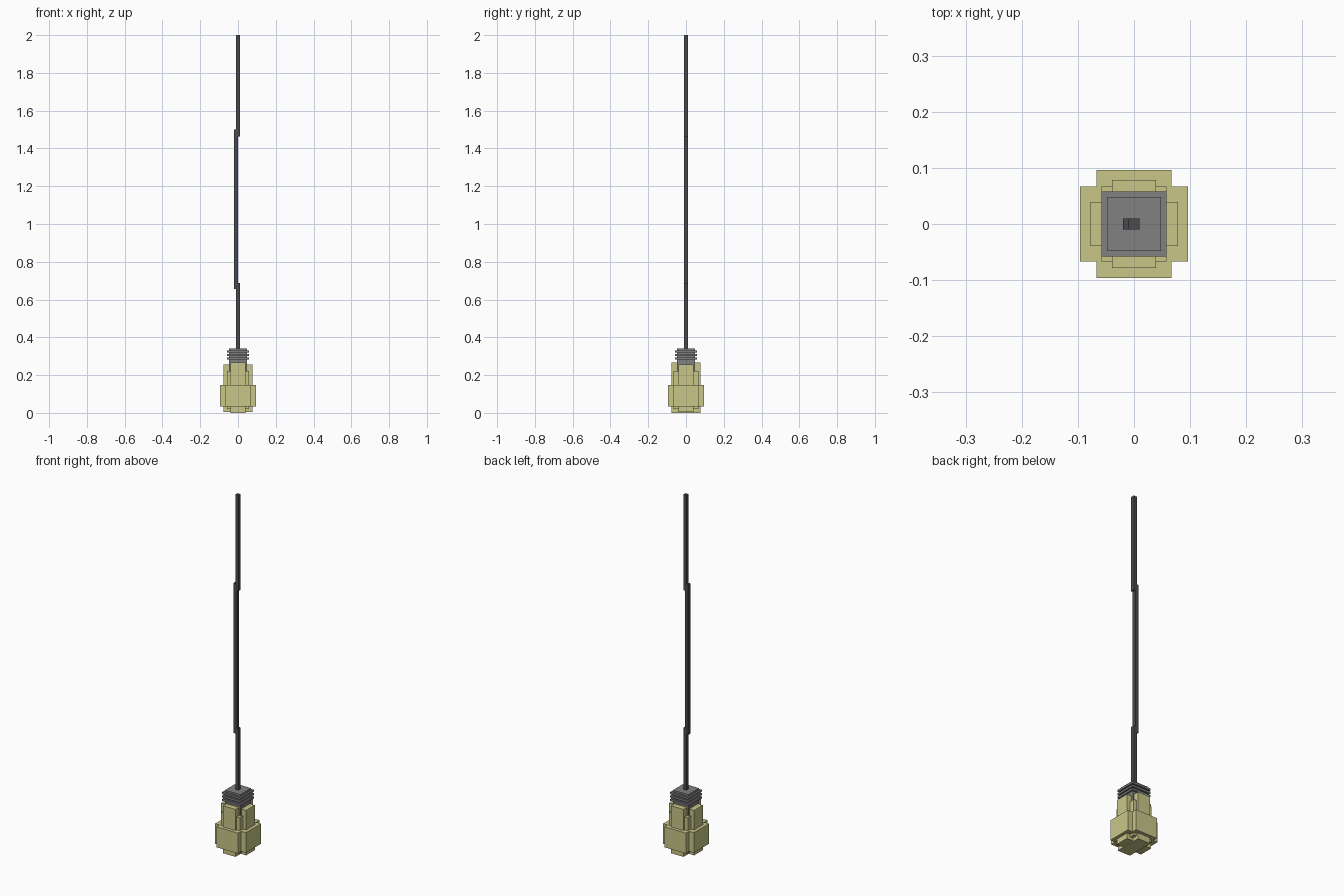
import bpy, bmesh

if "Cube" in bpy.data.objects:
    bpy.data.objects.remove(bpy.data.objects["Cube"])


def material(name, rgb):
    m = bpy.data.materials.new(name)
    m.diffuse_color = (*rgb, 1.0)
    m.use_nodes = True
    m.node_tree.nodes["Principled BSDF"].inputs["Base Color"].default_value = m.diffuse_color
    return m


GLASS = material("pale yellow", (0.58, 0.57, 0.25))
METAL = material("mid grey", (0.22, 0.22, 0.22))
RUBBER = material("dark grey", (0.07, 0.07, 0.075))


def box(name, hx, hy, z0, z1, mat, x=0.0):
    """Axis-aligned box with half sizes hx, hy between heights z0 and z1."""
    bm = bmesh.new()
    bmesh.ops.create_cube(bm, size=1.0)
    for v in bm.verts:
        v.co = (x + v.co.x * 2 * hx, v.co.y * 2 * hy, z0 + (v.co.z + 0.5) * (z1 - z0))
    mesh = bpy.data.meshes.new(name)
    bm.to_mesh(mesh)
    bm.free()
    mesh.materials.append(mat)
    ob = bpy.data.objects.new(name, mesh)
    bpy.context.collection.objects.link(ob)
    return ob


# Glass bulb: crossed boxes, wide around the belly, narrower neck
box("bulb_belly_wide", 0.096, 0.067, 0.034, 0.147, GLASS)
box("bulb_belly_deep", 0.067, 0.096, 0.033, 0.148, GLASS)
box("bulb_core_wide", 0.078, 0.039, 0.004, 0.257, GLASS)
box("bulb_core_deep", 0.039, 0.078, 0.0, 0.267, GLASS)
box("bulb_shoulder", 0.058, 0.067, 0.02, 0.222, GLASS)

# Screw socket with thread ridges
box("socket", 0.048, 0.048, 0.2, 0.341, METAL)
for i in range(3):
    z = 0.282 + i * 0.019
    box(f"socket_ridge_{i + 1}", 0.058, 0.058, z, z + 0.011, METAL)

# Hanging cord in three slightly offset lengths
box("cord_lower", 0.01, 0.01, 0.335, 0.687, RUBBER)
box("cord_middle", 0.01, 0.0098, 0.655, 1.5, RUBBER, x=-0.01)
box("cord_upper", 0.01, 0.01, 1.462, 2.0, RUBBER)
